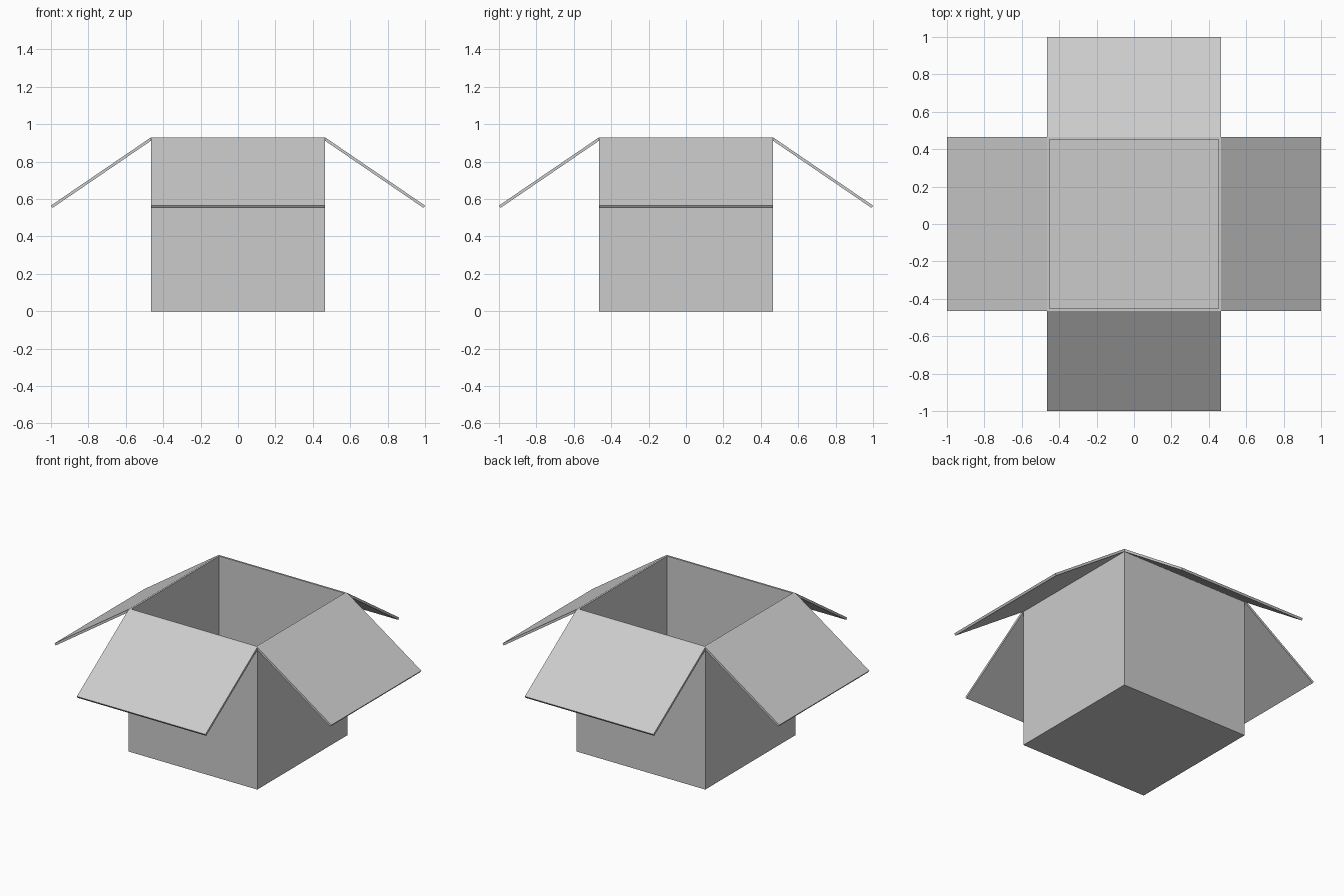
import bpy, bmesh, math
from mathutils import Matrix, Vector

old = bpy.data.objects.get("Cube")
if old:
    bpy.data.objects.remove(old, do_unlink=True)

HALF = 0.465      # half width of the box
HEIGHT = 0.93
WALL = 0.012
FLAP_THICK = 0.015
FLAP_LENGTH = 0.648
FLAP_DROP = math.radians(34.3)

card = bpy.data.materials.new("grey_cardboard")
card.use_nodes = True
card.diffuse_color = (0.6, 0.6, 0.6, 1)
card.node_tree.nodes["Principled BSDF"].inputs["Base Color"].default_value = (0.6, 0.6, 0.6, 1)


def add_object(name, bm):
    mesh = bpy.data.meshes.new(name)
    bm.to_mesh(mesh)
    bm.free()
    mesh.materials.append(card)
    obj = bpy.data.objects.new(name, mesh)
    bpy.context.collection.objects.link(obj)
    return obj


def block(size, centre):
    bm = bmesh.new()
    bmesh.ops.create_cube(bm, size=1)
    bmesh.ops.scale(bm, vec=size, verts=bm.verts)
    bmesh.ops.translate(bm, vec=centre, verts=bm.verts)
    return bm


# Open-topped box with thin walls and floor
bm = block((2 * HALF, 2 * HALF, HEIGHT), (0, 0, HEIGHT / 2))
lid = [f for f in bm.faces if f.normal.z > 0.9]
bmesh.ops.delete(bm, geom=lid, context="FACES_ONLY")
box = add_object("box_body", bm)
shell = box.modifiers.new("wall_thickness", "SOLIDIFY")
shell.thickness = WALL
shell.offset = -1
shell.use_even_offset = True

# Four flaps hinged on the rim and folded outward
for i, name in enumerate(("left_flap", "back_flap", "right_flap", "front_flap")):
    bm = block((FLAP_LENGTH, 2 * HALF, FLAP_THICK), (FLAP_LENGTH / 2, 0, -FLAP_THICK / 2))
    place = (Matrix.Rotation(i * math.pi / 2, 4, "Z")
             @ Matrix.Translation(Vector((HALF, 0, HEIGHT)))
             @ Matrix.Rotation(FLAP_DROP, 4, "Y"))
    bmesh.ops.transform(bm, matrix=place, verts=bm.verts)
    add_object(name, bm)
